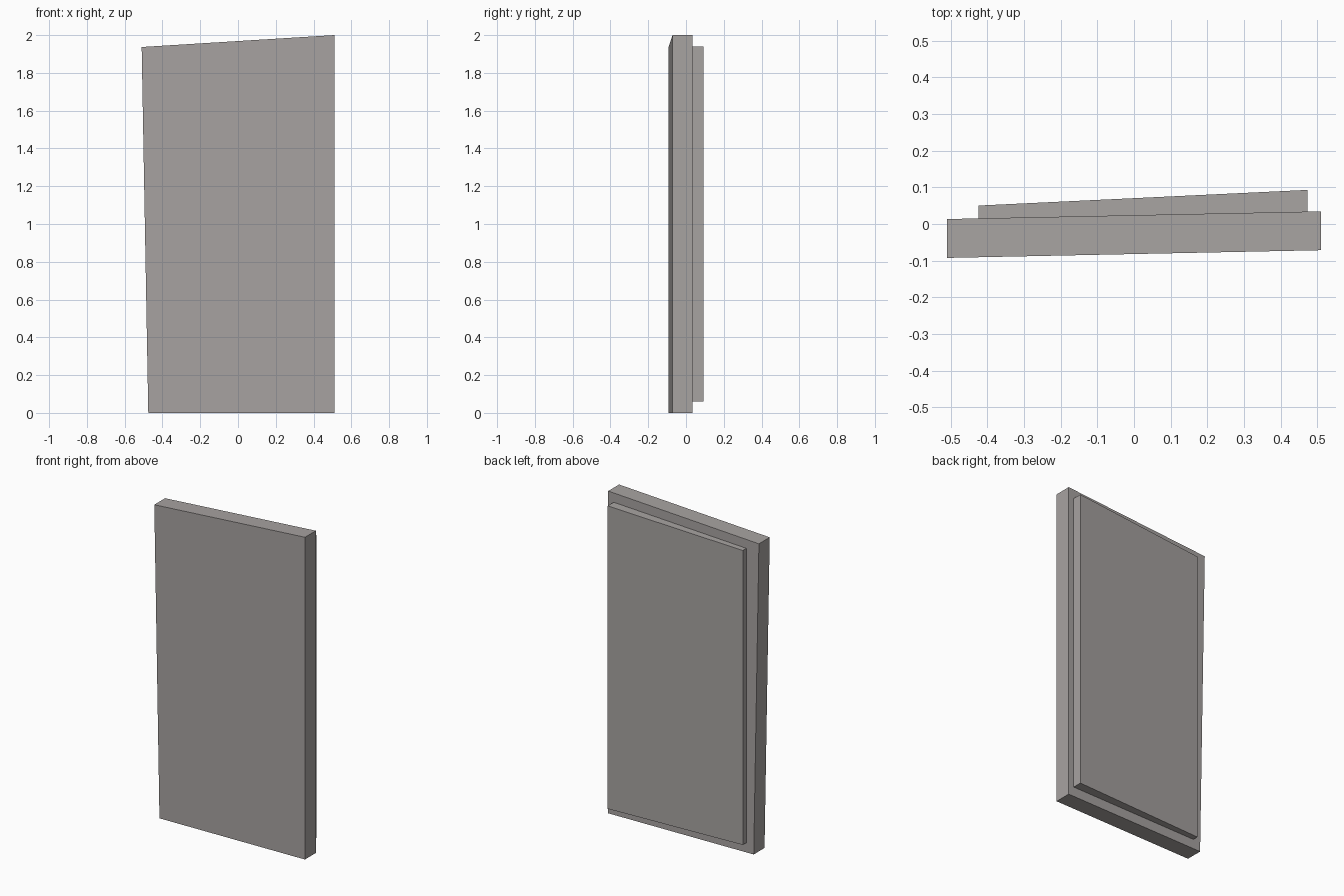
import bpy, bmesh

if "Cube" in bpy.data.objects:
    bpy.data.objects.remove(bpy.data.objects["Cube"])

stone = bpy.data.materials.new("warm_grey")
stone.diffuse_color = (0.39, 0.367, 0.358, 1)
stone.use_nodes = True
stone.node_tree.nodes["Principled BSDF"].inputs["Base Color"].default_value = stone.diffuse_color


def slab(name, outline, front, back):
    """Extrude an x/z outline between two slanted planes y = a + b*x."""
    bm = bmesh.new()
    near = [bm.verts.new((x, front[0] + front[1] * x, z)) for x, z in outline]
    far = [bm.verts.new((x, back[0] + back[1] * x, z)) for x, z in outline]
    bm.faces.new(near)
    bm.faces.new(far[::-1])
    n = len(outline)
    for i in range(n):
        j = (i + 1) % n
        bm.faces.new((near[i], far[i], far[j], near[j]))
    bmesh.ops.recalc_face_normals(bm, faces=bm.faces)
    mesh = bpy.data.meshes.new(name)
    bm.to_mesh(mesh)
    bm.free()
    mesh.materials.append(stone)
    obj = bpy.data.objects.new(name, mesh)
    bpy.context.collection.objects.link(obj)
    return obj


# Main slab: leaning left edge, sloping top
slab("main_slab",
     [(-0.475, 0), (0.51, 0), (0.51, 2.0), (-0.51, 1.937)],
     (-0.082, 0.0206), (0.024, 0.0206))

# Raised panel on the back, thicker towards the right
slab("back_panel",
     [(-0.425, 0.06), (0.473, 0.06), (0.473, 1.94), (-0.425, 1.887)],
     (0.0235, 0.0206), (0.0705, 0.0475))
